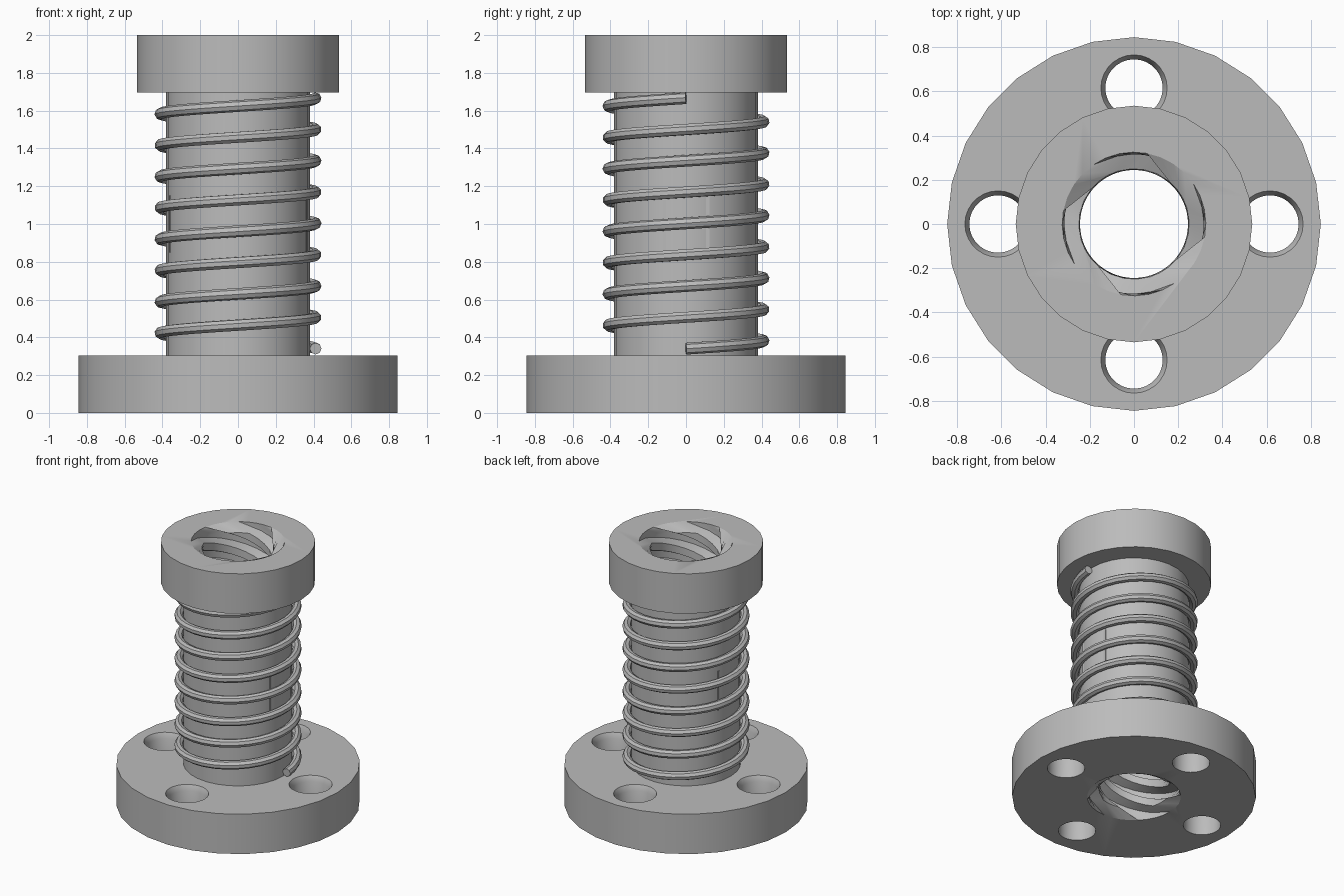
import bpy, bmesh
from math import sin, cos, pi, radians

if "Cube" in bpy.data.objects:
    bpy.data.objects.remove(bpy.data.objects["Cube"], do_unlink=True)

GREY = (0.5, 0.5, 0.5, 1.0)
metal = bpy.data.materials.new("plain grey metal")
metal.use_nodes = True
metal.diffuse_color = GREY
metal.node_tree.nodes["Principled BSDF"].inputs["Base Color"].default_value = GREY

HEIGHT = 2.0
FLANGE_R, COLLAR_R, SHAFT_R = 0.845, 0.535, 0.38
FLANGE_TOP, COLLAR_BASE = 0.305, 1.695
ROOT_R, CREST_R = 0.325, 0.25
LEAD, STARTS = 0.615, 4


def select_only(obj):
    bpy.ops.object.select_all(action="DESELECT")
    obj.select_set(True)
    bpy.context.view_layer.objects.active = obj


def smooth(obj):
    select_only(obj)
    bpy.ops.object.shade_smooth_by_angle(angle=radians(30))


def solid_from_rings(name, rings):
    """Join a stack of point rings into a closed solid."""
    bm = bmesh.new()
    loops = [[bm.verts.new(p) for p in ring] for ring in rings]
    n = len(loops[0])
    for low, high in zip(loops, loops[1:]):
        for i in range(n):
            j = (i + 1) % n
            bm.faces.new((low[i], low[j], high[j], high[i]))
    bm.faces.new(loops[0][::-1])
    bm.faces.new(loops[-1])
    bmesh.ops.recalc_face_normals(bm, faces=bm.faces)
    mesh = bpy.data.meshes.new(name)
    bm.to_mesh(mesh)
    bm.free()
    mesh.materials.append(metal)
    obj = bpy.data.objects.new(name, mesh)
    bpy.context.collection.objects.link(obj)
    return obj


def lathe(name, profile, sides, cx=0.0, cy=0.0):
    """Solid of revolution from (radius, height) pairs."""
    rings = [[(cx + r * cos(2 * pi * i / sides), cy + r * sin(2 * pi * i / sides), z)
              for i in range(sides)] for r, z in profile]
    return solid_from_rings(name, rings)


def cut(target, cutter):
    cutter.hide_render = True
    mod = target.modifiers.new("cut", "BOOLEAN")
    mod.operation = "DIFFERENCE"
    mod.solver = "EXACT"
    mod.object = cutter
    select_only(target)
    bpy.ops.object.modifier_apply(modifier=mod.name)
    bpy.data.objects.remove(cutter, do_unlink=True)


# Nut body: flange, shaft and collar
body = lathe("nut_body", [
    (FLANGE_R, 0), (FLANGE_R, FLANGE_TOP), (SHAFT_R, FLANGE_TOP),
    (SHAFT_R, COLLAR_BASE), (COLLAR_R, COLLAR_BASE), (COLLAR_R, HEIGHT)], 28)

# Four countersunk screw holes
for k in range(4):
    a = k * pi / 2
    hole = lathe("hole_cutter", [(0.13, -0.1), (0.13, FLANGE_TOP - 0.04),
                                 (0.15, FLANGE_TOP), (0.15, 0.4)],
                 28, 0.615 * cos(a), 0.615 * sin(a))
    cut(body, hole)

# Multi-start threaded bore: trapezoid ridges twisted along z
COLS, ROWS, LEAD_IN = 8 * STARTS, 80, 0.05


def bore_ring(z, ridged=True):
    ring = []
    for i in range(COLS):
        crest = ridged and i % 8 >= 4
        r = CREST_R if crest else ROOT_R
        a = 2 * pi * (i / COLS + z / LEAD)
        ring.append((r * cos(a), r * sin(a), z))
    return ring


rings = [bore_ring(-0.02, False), bore_ring(0, False)]
for j in range(ROWS + 1):
    rings.append(bore_ring(LEAD_IN + (HEIGHT - 2 * LEAD_IN) * j / ROWS))
rings += [bore_ring(HEIGHT, False), bore_ring(HEIGHT + 0.02, False)]
cut(body, solid_from_rings("bore_cutter", rings))
smooth(body)

# Coil spring around the shaft
TURNS, PER_TURN = 8, 32
curve = bpy.data.curves.new("spring", "CURVE")
curve.dimensions = "3D"
curve.bevel_depth = 0.031
curve.bevel_resolution = 2
curve.use_fill_caps = True
path = curve.splines.new("POLY")
count = TURNS * PER_TURN
path.points.add(count)
for i, point in enumerate(path.points):
    a = 2 * pi * i / PER_TURN
    point.co = (0.411 * cos(a), 0.411 * sin(a), 0.34 + 1.326 * i / count, 1)
spring = bpy.data.objects.new("spring", curve)
bpy.context.collection.objects.link(spring)
curve.materials.append(metal)
select_only(spring)
bpy.ops.object.convert(target="MESH")
smooth(bpy.context.object)

# Side keys whose edges just break through the shaft
for side, label in ((1, "left"), (-1, "right")):
    bpy.ops.mesh.primitive_cube_add(size=1, location=(side * 0.352, 0, 1))
    key = bpy.context.object
    key.name = label + "_side_key"
    key.scale = (0.022, 0.25, 0.3)
    key.data.materials.append(metal)
